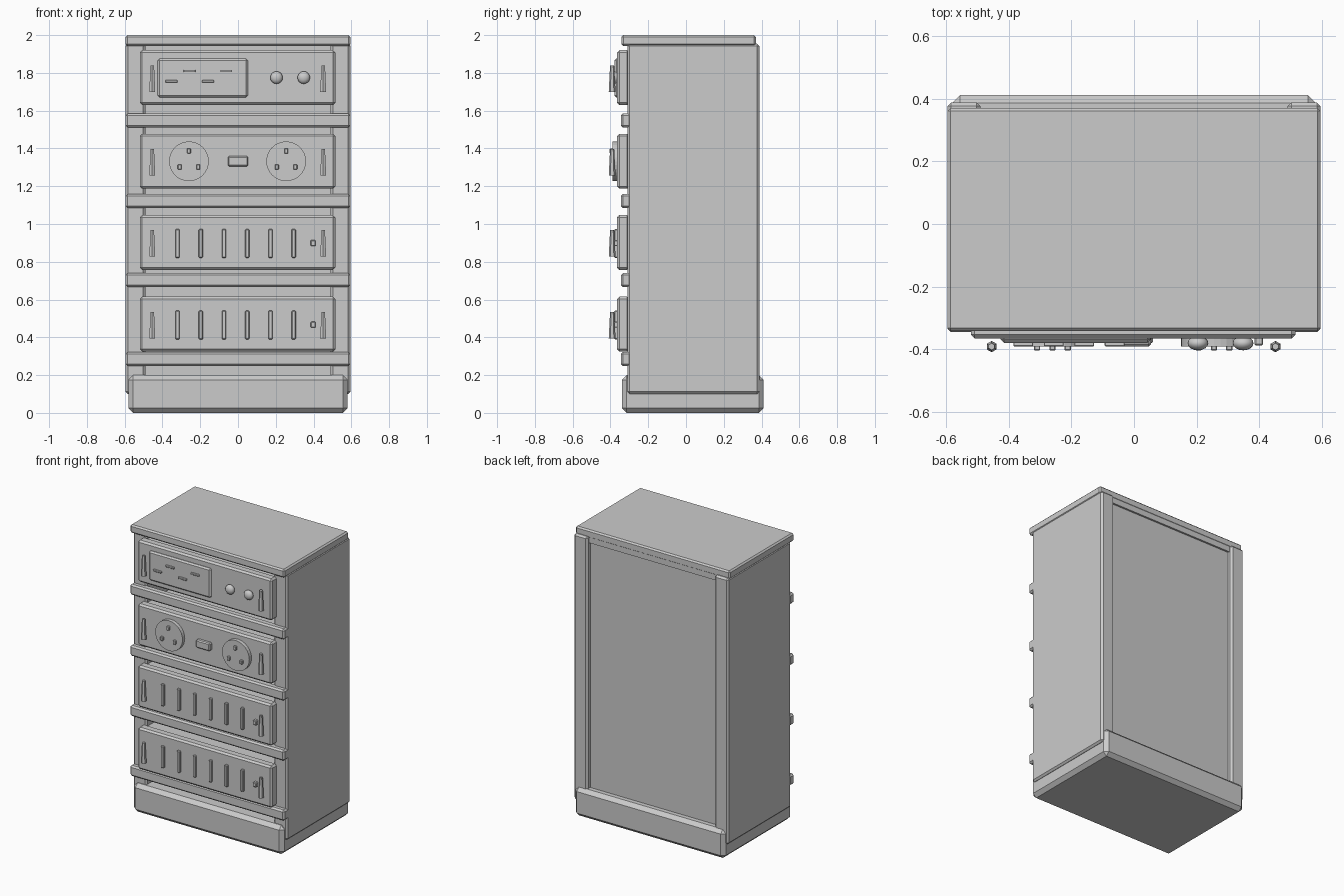
import bpy
import bmesh
from mathutils import Matrix

cube = bpy.data.objects.get("Cube")
if cube:
    bpy.data.objects.remove(cube, do_unlink=True)

GREY = (0.6, 0.6, 0.6, 1)
mat = bpy.data.materials.new("cabinet grey")
mat.use_nodes = True
mat.diffuse_color = GREY
mat.node_tree.nodes["Principled BSDF"].inputs["Base Color"].default_value = GREY


def finish(name, bm, bevel=0.0):
    """Bevel the mesh, then link it as a named object."""
    if bevel:
        bmesh.ops.bevel(bm, geom=bm.edges[:], offset=bevel, segments=1,
                        affect='EDGES', clamp_overlap=True)
    bmesh.ops.recalc_face_normals(bm, faces=bm.faces[:])
    mesh = bpy.data.meshes.new(name)
    bm.to_mesh(mesh)
    bm.free()
    mesh.materials.append(mat)
    obj = bpy.data.objects.new(name, mesh)
    bpy.context.collection.objects.link(obj)
    return obj


def box(name, x, y, z, bevel=0.0):
    """Box from (low, high) pairs on each axis."""
    bm = bmesh.new()
    size = [b - a for a, b in (x, y, z)]
    mid = [(a + b) / 2 for a, b in (x, y, z)]
    bmesh.ops.create_cube(bm, size=1, matrix=Matrix.Translation(mid) @ Matrix.Diagonal((*size, 1)))
    return finish(name, bm, bevel)


def plate(name, x, z, w, h, front, back=-0.35, bevel=0.004):
    """Small raised plate centred at x, z on a drawer front."""
    return box(name, (x - w / 2, x + w / 2), (front, back), (z - h / 2, z + h / 2), bevel)


# Carcass
box("plinth", (-0.58, 0.58), (-0.34, 0.411), (0, 0.2), 0.025)
box("top_board", (-0.595, 0.595), (-0.342, 0.37), (1.942, 2.0), 0.01)
box("back_panel", (-0.52, 0.52), (0.32, 0.355), (0.1, 1.95))
box("back_top_rail", (-0.52, 0.52), (0.32, 0.368), (1.91, 1.95))
for side, s in (("left", 1), ("right", -1)):
    box(side + "_side_panel", sorted((s * 0.49, s * 0.595)), (-0.31, 0.388), (0.1, 1.955), 0.012)

# Cross rails between the drawers
for i, z in enumerate((0.285, 0.703, 1.122, 1.548)):
    box(f"cross_rail_{i + 1}", (-0.595, 0.595), (-0.345, -0.29), (z - 0.037, z + 0.037), 0.011)

# Drawers with tapered six-sided handles
DRAWERS = (0.47, 0.902, 1.332, 1.775)
for i, z in enumerate(DRAWERS):
    box(f"drawer_front_{i + 1}", (-0.52, 0.515), (-0.365, -0.3), (z - 0.145, z + 0.145), 0.012)
    box(f"drawer_box_{i + 1}", (-0.49, 0.49), (-0.31, 0.32), (z - 0.135, z + 0.135))
    for side, x in (("left", 0.451), ("right", -0.454)):
        bm = bmesh.new()
        bmesh.ops.create_cone(bm, cap_ends=True, segments=6, radius1=0.018, radius2=0.011, depth=0.14,
                              matrix=Matrix.Translation((x, -0.391, z - 0.005)))
        finish(f"{side}_handle_{i + 1}", bm)

# Vent bars and catches on the two lower drawers
for i, z in enumerate(DRAWERS[:2]):
    for k in range(6):
        plate(f"vent_bar_{i + 1}_{k + 1}", -0.32 + k * 0.123, z - 0.005, 0.022, 0.152, -0.38)
    plate(f"catch_{i + 1}", 0.398, z - 0.003, 0.027, 0.032, -0.387)

# Sockets and switch on the third drawer
z = DRAWERS[2]
for side, x in (("left", 0.255), ("right", -0.26)):
    bm = bmesh.new()
    bmesh.ops.create_cone(bm, cap_ends=True, segments=32, radius1=0.105, radius2=0.105, depth=0.04,
                          matrix=Matrix.Translation((x, -0.37, z)) @ Matrix.Rotation(1.5708, 4, 'X'))
    finish(side + "_socket", bm)
    for k, (dx, dz) in enumerate(((0, 0.055), (-0.049, -0.03), (0.049, -0.03))):
        plate(f"{side}_socket_pin_{k + 1}", x + dx, z + dz, 0.02, 0.028, -0.404, -0.38, 0.003)
plate("switch", 0, z, 0.108, 0.055, -0.39, bevel=0.007)

# Display and knobs on the top drawer
z = DRAWERS[3]
plate("display", -0.186, z - 0.002, 0.478, 0.205, -0.379, bevel=0.01)
for k in range(4):
    plate(f"display_dash_{k + 1}", -0.353 + k * 0.097, z + (0.035 if k % 2 else -0.02),
          0.063, 0.013, -0.39, -0.37, 0.002)
for side, x in (("left", 0.348), ("right", 0.204)):
    bm = bmesh.new()
    bmesh.ops.create_uvsphere(bm, u_segments=16, v_segments=10, radius=1,
                              matrix=Matrix.Translation((x, -0.38, z)) @ Matrix.Diagonal((0.033, 0.023, 0.033, 1)))
    for f in bm.faces:
        f.smooth = True
    finish(side + "_knob", bm)
